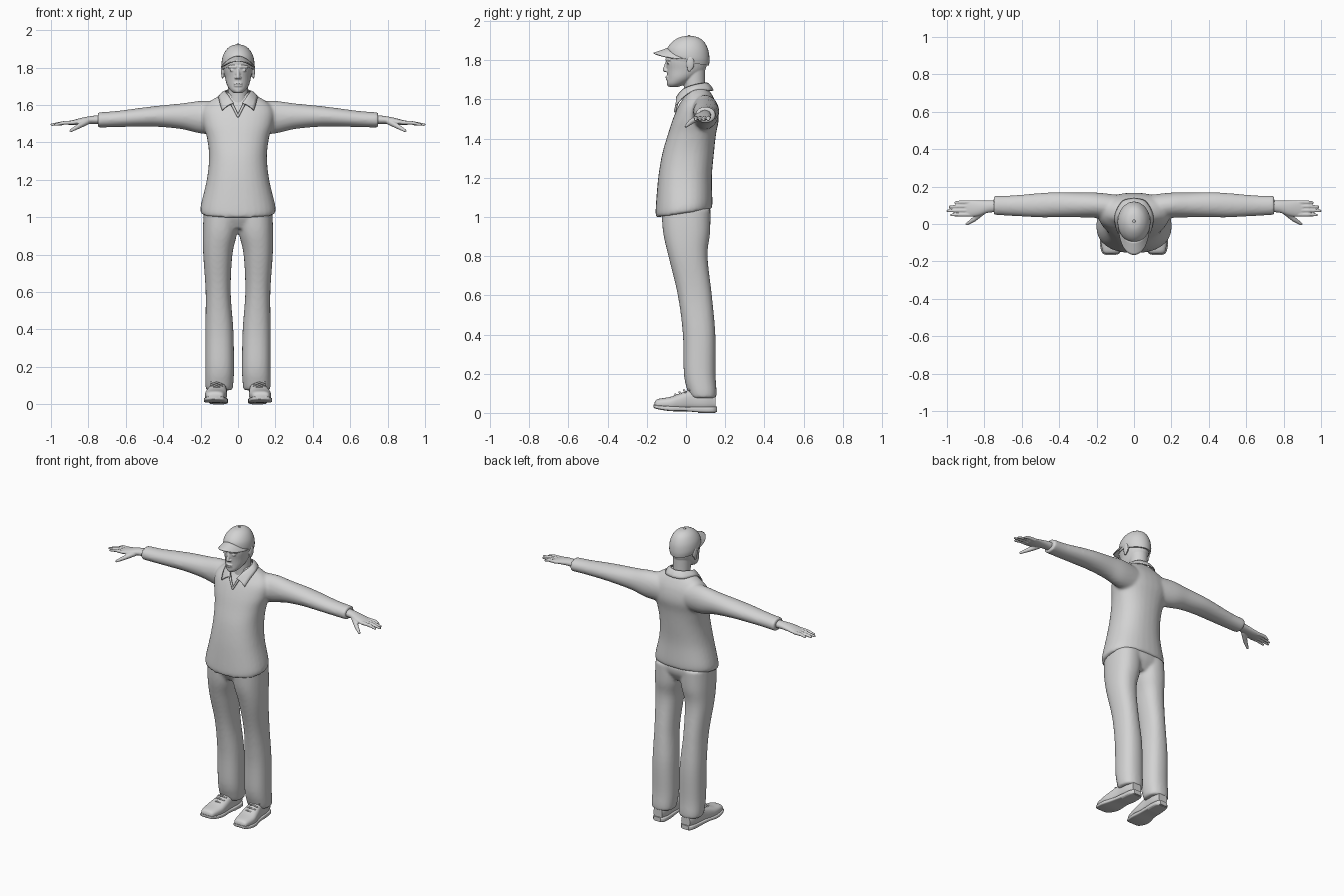
import bpy, bmesh, math
from mathutils import Vector, Matrix

cube = bpy.data.objects.get("Cube")
if cube:
    bpy.data.objects.remove(cube)

grey = bpy.data.materials.new("plain_grey")
grey.use_nodes = True
grey.diffuse_color = (0.65, 0.65, 0.65, 1)
grey.node_tree.nodes["Principled BSDF"].inputs["Base Color"].default_value = grey.diffuse_color


def spline(points, steps):
    """Smooth path through points of any dimension."""
    path = []
    last = len(points) - 1
    for i in range(last):
        p0, p1, p2, p3 = (points[max(0, min(last, i + k))] for k in (-1, 0, 1, 2))
        for s in range(steps):
            t = s / steps
            path.append([b + t / 2 * (c - a + t * (2 * a - 5 * b + 4 * c - d + t * (3 * (b - c) + d - a)))
                         for a, b, c, d in zip(p0, p1, p2, p3)])
    return path + [list(points[-1])]


def loft(bm, axis, rings, sides=(1,), power=2, steps=5, count=32):
    """Closed skin over rings: station, two centre values, two radii."""
    others = [k for k in range(3) if k != axis]
    for side in sides:
        previous, first = None, None
        for station, c0, c1, r0, r1 in spline(rings, steps):
            ring = []
            for n in range(count):
                angle = math.tau * n / count
                co = Vector()
                co[axis] = station
                for k, c, r, w in zip(others, (c0, c1), (r0, r1), (math.cos(angle), math.sin(angle))):
                    co[k] = c + r * math.copysign(abs(w) ** (2 / power), w)
                co.x *= side
                ring.append(bm.verts.new(co))
            if previous:
                for n in range(count):
                    m = (n + 1) % count
                    bm.faces.new((previous[n], previous[m], ring[m], ring[n]))
            previous, first = ring, first or ring
        bm.faces.new(first)
        bm.faces.new(previous)


def ball(bm, centre, size, sides=(1,)):
    for side in sides:
        place = Matrix.Translation((centre[0] * side, centre[1], centre[2]))
        bmesh.ops.create_uvsphere(bm, u_segments=20, v_segments=12, radius=1,
                                  matrix=place @ Matrix.Diagonal((*size, 1)))


def limb(bm, points, radii, sides=(1,)):
    """Rounded tube through points."""
    for side in sides:
        path = [Vector((p[0] * side, p[1], p[2])) for p in points]
        for p, r in zip(path, radii):
            ball(bm, p, (r, r, r))
        for a, b, ra, rb in zip(path, path[1:], radii, radii[1:]):
            turn = (b - a).to_track_quat("Z", "Y").to_matrix().to_4x4()
            bmesh.ops.create_cone(bm, cap_ends=True, segments=16, radius1=ra, radius2=rb,
                                  depth=(b - a).length, matrix=Matrix.Translation((a + b) / 2) @ turn)


def finish(name, bm, voxel=0, smooth=0, angle=40):
    bmesh.ops.recalc_face_normals(bm, faces=bm.faces)
    mesh = bpy.data.meshes.new(name)
    bm.to_mesh(mesh)
    bm.free()
    mesh.materials.append(grey)
    obj = bpy.data.objects.new(name, mesh)
    bpy.context.collection.objects.link(obj)
    bpy.ops.object.select_all(action="DESELECT")
    obj.select_set(True)
    bpy.context.view_layer.objects.active = obj
    if voxel:
        blend = obj.modifiers.new("blend", "REMESH")
        blend.mode = "VOXEL"
        blend.voxel_size = voxel
        blend.use_smooth_shade = True
    if smooth:
        relax = obj.modifiers.new("relax", "SMOOTH")
        relax.iterations = smooth
    if not voxel:
        bpy.ops.object.shade_smooth_by_angle(angle=math.radians(angle))
    return obj


def sheet(name, rows, thickness, mirror=False):
    """Thin plate over a grid of points."""
    bm = bmesh.new()
    grid = [[bm.verts.new(p) for p in row] for row in rows]
    for a, b in zip(grid, grid[1:]):
        for n in range(len(a) - 1):
            bm.faces.new((a[n], a[n + 1], b[n + 1], b[n]))
    obj = finish(name, bm)
    if mirror:
        obj.modifiers.new("mirror", "MIRROR")
    thick = obj.modifiers.new("thickness", "SOLIDIFY")
    thick.thickness = thickness
    thick.offset = 0


BOTH = (1, -1)

# Sweater: body and sleeves blended together, hem dipping at the front
bm = bmesh.new()
loft(bm, 2, [(1.02, 0, -.01, .197, .142), (1.06, 0, -.01, .2, .145), (1.2, 0, -.005, .167, .137),
             (1.32, 0, .01, .155, .132), (1.42, 0, .03, .165, .123), (1.5, 0, .05, .188, .117),
             (1.57, 0, .06, .19, .097), (1.62, 0, .065, .15, .07), (1.665, 0, .055, .07, .05)], power=2.3)
loft(bm, 0, [(.08, .085, 1.53, .07, .09), (.2, .1, 1.535, .068, .087), (.3, .102, 1.54, .066, .069),
             (.42, .103, 1.54, .067, .057), (.52, .1, 1.535, .064, .05), (.65, .098, 1.525, .055, .043),
             (.75, .1, 1.52, .052, .041)], BOTH)
for v in bm.verts:
    v.co.z += .15 * v.co.y * max(0, min(1, (1.2 - v.co.z) / .15))
finish("sweater", bm, .009, 6)

# Trousers: hips and two legs blended together
bm = bmesh.new()
loft(bm, 2, [(.94, 0, 0, .165, .09), (1, 0, 0, .18, .122), (1.05, 0, 0, .18, .125)], power=2.3)
loft(bm, 2, [(.075, .1, .088, .07, .066), (.11, .1, .082, .075, .074), (.2, .098, .07, .077, .081),
             (.4, .1, .067, .075, .083), (.6, .106, .045, .067, .087), (.8, .108, .01, .078, .1),
             (.92, .096, .003, .092, .12), (1.04, .09, 0, .093, .125)], BOTH, power=2.3)
finish("trousers", bm, .009, 6)

# Head: skull, neck, ears and face
bm = bmesh.new()
loft(bm, 2, [(1.56, 0, .05, .062, .06), (1.65, 0, .045, .054, .054), (1.76, 0, .04, .056, .058)])
loft(bm, 2, [(1.664, 0, -.063, .022, .024), (1.68, 0, -.047, .042, .05), (1.71, 0, -.022, .06, .074),
             (1.75, 0, 0, .07, .098), (1.8, 0, .003, .078, .104), (1.86, 0, .01, .076, .095),
             (1.9, 0, .01, .045, .06)])
ball(bm, (.083, .022, 1.785), (.009, .021, .036), BOTH)
ball(bm, (.082, .018, 1.76), (.007, .012, .02), BOTH)
limb(bm, [(0, -.097, 1.79), (0, -.108, 1.75)], (.008, .011))
ball(bm, (.011, -.1, 1.746), (.008, .01, .007), BOTH)
limb(bm, [(.012, -.1, 1.803), (.05, -.083, 1.803)], (.007, .006), BOTH)
ball(bm, (.032, -.09, 1.785), (.014, .008, .006), BOTH)
for height, depth in ((1.714, -.093), (1.703, -.091)):
    ball(bm, (0, depth, height), (.024, .013, .006))
ball(bm, (0, -.083, 1.677), (.02, .014, .013))
finish("head", bm, .004, 2)

# Cap: crown with raised front edge, top button and band seam
bm = bmesh.new()
crown = [(1.79, 0, .01, .083, .107), (1.82, 0, .01, .088, .11), (1.86, 0, .01, .082, .103),
         (1.895, 0, .012, .063, .08), (1.917, 0, .014, .036, .046), (1.924, 0, .015, .006, .008)]
loft(bm, 2, crown)
for v in bm.verts:
    v.co.z -= .15 * v.co.y * max(0, min(1, (1.9 - v.co.z) / .1))
ball(bm, (0, .015, 1.924), (.008, .008, .005))
finish("cap_crown", bm, angle=60)

# Cap brim: arched plate widening forwards
brim = []
for row in range(7):
    out = row / 6
    line = []
    for n in range(25):
        a = math.radians(-85 + 170 * n / 24)
        s, c = math.sin(a), math.cos(a)
        line.append(((.085 - .007 * out) * s, .008 - .035 * out - (.1 + .038 * out) * c,
                     1.86 - .025 * out - (.053 - .025 * out) * s * s))
    brim.append(line)
sheet("cap_brim", brim, .006)

# Shirt collar: folded plate with pointed front flaps
top = [(.022, -.048, 1.61), (.05, -.015, 1.65), (.066, .04, 1.672), (.045, .092, 1.682), (0, .108, 1.682)]
low = [(.085, -.05, 1.572), (.097, -.01, 1.615), (.1, .05, 1.648), (.062, .12, 1.645), (0, .138, 1.645)]
edges = list(zip(spline(top, 5), spline(low, 5)))
sheet("collar", [[Vector(a).lerp(Vector(b), t / 4) + Vector((0, 0, .006)) * math.sin(math.pi * t / 4)
                  for a, b in edges] for t in range(5)], .007, mirror=True)

# Neckline trim running down to a point
bm = bmesh.new()
limb(bm, [(.05, -.018, 1.635), (.025, -.043, 1.59), (0, -.056, 1.54)], (.007, .007, .006), BOTH)
finish("neckline_trim", bm)

# Hands: palm, four fingers and thumb
for side, name in ((1, "left_hand"), (-1, "right_hand")):
    bm = bmesh.new()
    loft(bm, 0, [(.72, .097, 1.522, .032, .025), (.78, .093, 1.52, .033, .022), (.83, .085, 1.514, .041, .019),
                 (.88, .083, 1.506, .045, .014), (.905, .083, 1.503, .04, .01)], (side,))
    for n, tip in enumerate((.975, .996, .985, .955)):
        y = .05 + .022 * n
        limb(bm, [(.88, y, 1.506), (.93, y, 1.505), (tip, y - .002, 1.495)], (.011, .01, .007), (side,))
    limb(bm, [(.81, .065, 1.51), (.855, .025, 1.485), (.893, 0, 1.463)], (.017, .013, .008), (side,))
    finish(name, bm, .004, 2)

# Shoes: upper, sole, heel and laces
for side, name in ((1, "left_shoe"), (-1, "right_shoe")):
    bm = bmesh.new()
    loft(bm, 1, [(-.16, .123, .042, .028, .012), (-.145, .122, .045, .046, .025), (-.08, .119, .048, .058, .034),
                 (-.03, .114, .055, .055, .045), (.03, .108, .065, .047, .055), (.1, .104, .065, .045, .055),
                 (.15, .102, .055, .032, .035)], (side,), power=2.6)
    finish(name + "_upper", bm)
    bm = bmesh.new()
    loft(bm, 1, [(-.165, .124, .036, .026, .007), (-.15, .123, .03, .05, .01), (-.08, .119, .022, .064, .013),
                 (0, .111, .02, .053, .012), (.08, .104, .017, .05, .015), (.135, .102, .017, .044, .015),
                 (.157, .102, .018, .026, .014)], (side,), power=5)
    loft(bm, 1, [(.06, .105, .014, .047, .014), (.13, .102, .014, .043, .014), (.15, .102, .014, .03, .014)],
         (side,), power=5)
    finish(name + "_sole", bm)
    bm = bmesh.new()
    for n in range(4):
        y, z = -.055 + .022 * n, .088 + .011 * n
        limb(bm, [(.085, y + .008, z - .004), (.114, y, z + .006), (.143, y + .008, z - .004)],
             (.005, .005, .005), (side,))
    finish(name + "_laces", bm)
